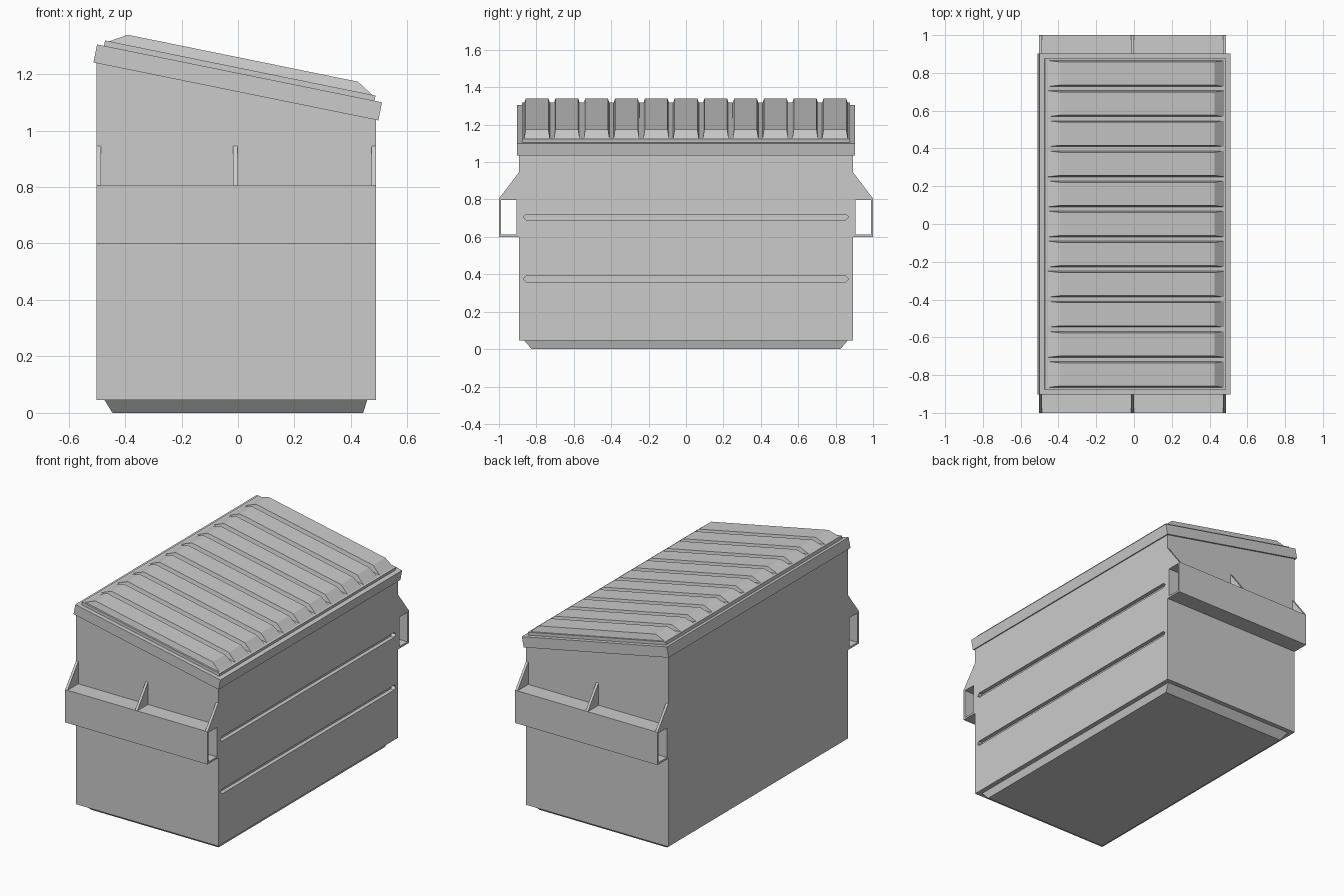
import bpy, bmesh

if "Cube" in bpy.data.objects:
    bpy.data.objects.remove(bpy.data.objects["Cube"])


def skin(name, rings, closed=False):
    """Join matching point rings into a solid; closed rings make a tube."""
    bm = bmesh.new()
    loops = [[bm.verts.new(p) for p in r] for r in rings]
    n = len(loops[0])
    pairs = list(zip(loops, loops[1:]))
    if closed:
        pairs.append((loops[-1], loops[0]))
    else:
        bm.faces.new(loops[0])
        bm.faces.new(loops[-1])
    for a, b in pairs:
        for i in range(n):
            j = (i + 1) % n
            bm.faces.new((a[i], a[j], b[j], b[i]))
    bmesh.ops.recalc_face_normals(bm, faces=bm.faces)
    me = bpy.data.meshes.new(name)
    bm.to_mesh(me)
    bm.free()
    ob = bpy.data.objects.new(name, me)
    bpy.context.collection.objects.link(ob)
    return ob


def along_y(name, profile, half):
    return skin(name, [[(x, y, z) for x, z in profile] for y in (-half, half)])


def along_x(name, profile, x0, x1):
    return skin(name, [[(x, y, z) for y, z in profile] for x in (x0, x1)])


def rect(a0, a1, b0, b1):
    return [(a0, b0), (a1, b0), (a1, b1), (a0, b1)]


def mirror_y(ob):
    m = ob.modifiers.new("Mirror", 'MIRROR')
    m.use_axis = (False, True, False)


XL, XR, YB = -0.502, 0.488, 0.893

# Container body with sloped top
body = along_y("container_body", [(XL, 0.045), (XR, 0.045), (XR, 1.07), (XL, 1.27)], YB)

# Two pointed grooves pressed into the +x wall
for i, z in enumerate((0.375, 0.706)):
    groove = [(-0.87, z), (-0.855, z - 0.015), (0.855, z - 0.015),
              (0.87, z), (0.855, z + 0.015), (-0.855, z + 0.015)]
    cutter = along_x(f"groove_cutter_{i}", groove, XR - 0.025, XR + 0.05)
    cutter.hide_render = True
    cutter.hide_set(True)
    mod = body.modifiers.new("Groove", 'BOOLEAN')
    mod.operation = 'DIFFERENCE'
    mod.solver = 'EXACT'
    mod.object = cutter

# Tapered base
skin("base", [[(x, y, z) for x, y in rect(x0, x1, -h, h)]
              for x0, x1, h, z in ((-0.445, 0.443, 0.825, 0.0), (-0.473, 0.458, 0.865, 0.046))])

# Fork pockets: open tubes on both ends
outer, inner = rect(YB - 0.001, 1.0, 0.60, 0.806), rect(0.906, 0.988, 0.612, 0.797)
pocket = skin("fork_pocket", [[(x, y, z) for y, z in prof] for x, prof in
                              ((XL, outer), (XR, outer), (XR, inner), (XL, inner))], closed=True)
mirror_y(pocket)

# Triangular gussets above the pockets
for i, x in enumerate((XL, -0.017, XR - 0.016)):
    g = along_x(f"gusset_{i}", [(YB - 0.001, 0.805), (1.0, 0.805), (YB - 0.001, 0.947)], x, x + 0.016)
    mirror_y(g)

# Sloped lid rim and the raised plate on it
along_y("lid_rim", [(-0.512, 1.241), (0.497, 1.036), (0.510, 1.100), (-0.499, 1.305)], 0.903)
along_y("lid_plate", [(-0.475, 1.298), (0.483, 1.103), (0.487, 1.124), (-0.471, 1.319)], 0.876)

# Eleven raised lid ribs with sloped ends and sides
for i in range(11):
    yc = (i - 5) * 0.1593
    low, top = 0.069, 0.061
    side = [(-0.459, 1.315, low), (0.478, 1.124, low), (0.425, 1.173, top), (-0.390, 1.339, top)]
    skin(f"lid_rib_{i}", [[(x, yc + s * w, z) for x, z, w in side] for s in (-1, 1)])
